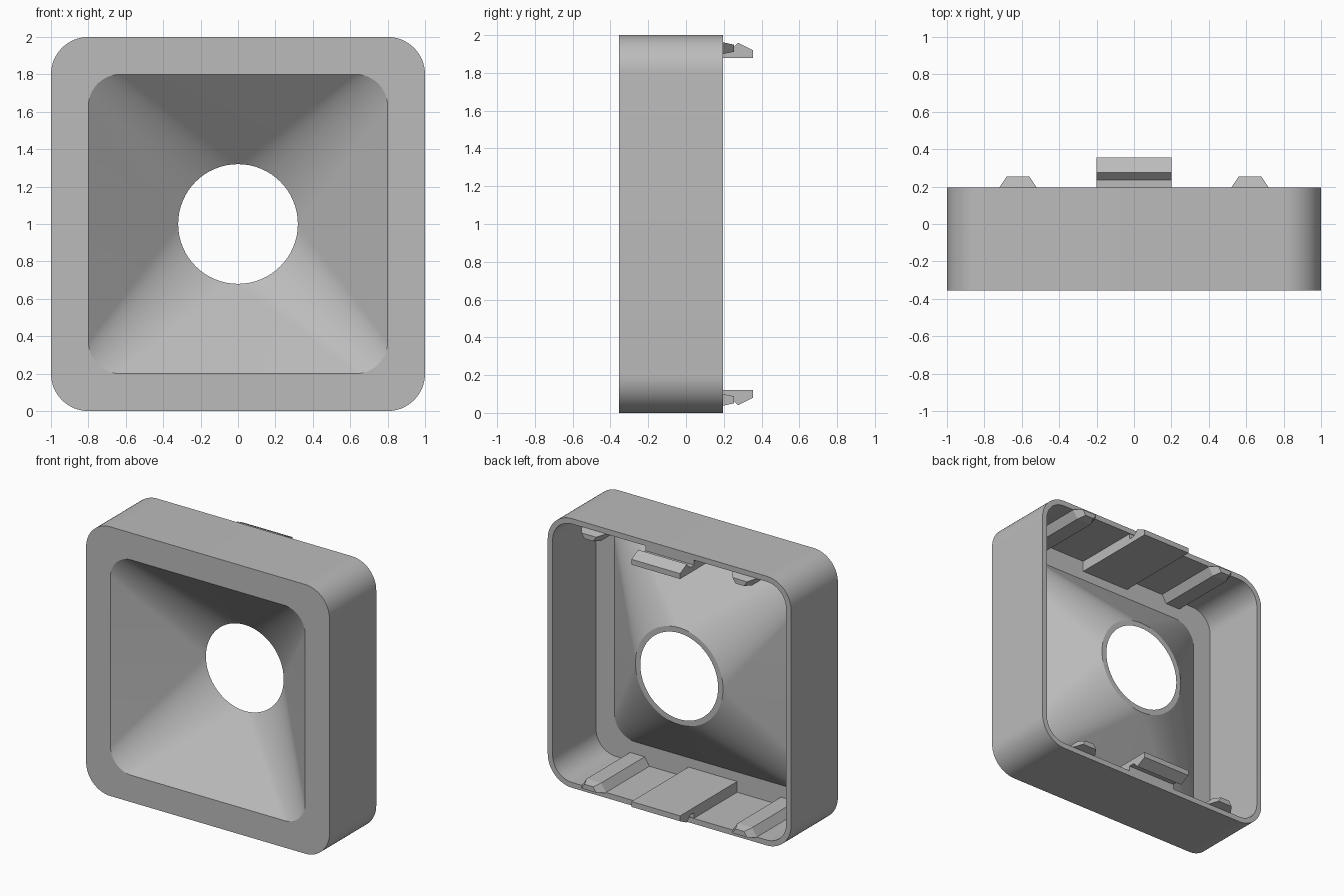
import bpy, bmesh, math

if "Cube" in bpy.data.objects:
    bpy.data.objects.remove(bpy.data.objects["Cube"], do_unlink=True)

FRONT, BACK, INSIDE = -0.355, 0.195, -0.315
CENTRE = 1.0
STEPS = 16  # segments per rounded corner

grey = bpy.data.materials.new("light grey plastic")
grey.use_nodes = True
colour = (0.5, 0.5, 0.5, 1)
grey.diffuse_color = colour
grey.node_tree.nodes["Principled BSDF"].inputs["Base Color"].default_value = colour


def rounded_ring(half, radius, y):
    """Rounded square across the y axis; half == radius gives a circle."""
    points = []
    for corner in range(4):
        mid = math.pi / 4 + corner * math.pi / 2
        cx = math.copysign(half - radius, math.cos(mid))
        cz = math.copysign(half - radius, math.sin(mid))
        for i in range(STEPS + 1):
            a = (corner + i / STEPS) * math.pi / 2
            points.append((cx + radius * math.cos(a), y, CENTRE + cz + radius * math.sin(a)))
    return points


def loft(name, rings, closed=False):
    """Skin matching rings, either round in a loop or capped at both ends."""
    bm = bmesh.new()
    loops = [[bm.verts.new(p) for p in ring] for ring in rings]
    pairs = list(zip(loops, loops[1:]))
    if closed:
        pairs.append((loops[-1], loops[0]))
    else:
        bm.faces.new(loops[0])
        bm.faces.new(loops[-1])
    for a, b in pairs:
        for i in range(len(a)):
            j = (i + 1) % len(a)
            bm.faces.new((a[i], a[j], b[j], b[i]))
    bmesh.ops.remove_doubles(bm, verts=bm.verts, dist=0.0001)
    bmesh.ops.recalc_face_normals(bm, faces=bm.faces)
    mesh = bpy.data.meshes.new(name)
    bm.to_mesh(mesh)
    bm.free()
    mesh.materials.append(grey)
    obj = bpy.data.objects.new(name, mesh)
    bpy.context.collection.objects.link(obj)
    return obj


# Housing: outer wall, front frame, funnel, hole rim and hollow inside
housing = loft("funnel_housing", [rounded_ring(*r) for r in (
    (1.0, 0.2, BACK),
    (1.0, 0.2, FRONT),
    (0.8, 0.17, FRONT),
    (0.32, 0.32, 0.08),
    (0.36, 0.36, 0.08),
    (0.81, 0.17, INSIDE),
    (0.96, 0.16, INSIDE),
    (0.96, 0.16, BACK),
)], closed=True)
bpy.context.view_layer.objects.active = housing
housing.select_set(True)
bpy.ops.object.shade_smooth_by_angle(angle=math.radians(25))

# Snap clip side profile (y, z) with a barbed tip
clip = [(INSIDE - 0.02, 0.03), (0.19, 0.03), (0.19, 0.08), (0.235, 0.08),
        (0.275, 0.04), (0.355, 0.08), (0.355, 0.12), (INSIDE - 0.02, 0.12)]


def rib_section(x, y, scale):
    """Trapezoid section of a guide rib, shrunk about its middle."""
    section = [(-0.1, -0.032), (0.1, -0.032), (0.06, 0.03), (-0.06, 0.03)]
    return [(x + dx * scale, y, 0.07 + dz * scale) for dx, dz in section]


# Clips and ribs along the lower and upper walls
for side in ("lower", "upper"):
    def place(points):
        return [(x, y, z if side == "lower" else 2 - z) for x, y, z in points]

    loft(side + "_snap_clip", [place([(x, y, z) for y, z in clip]) for x in (-0.2, 0.2)])
    for label, x in (("left", 0.62), ("right", -0.62)):
        loft(f"{side}_{label}_guide_rib", [place(rib_section(x, y, s)) for y, s in (
            (INSIDE - 0.02, 1), (BACK, 1), (0.255, 0.6))])
